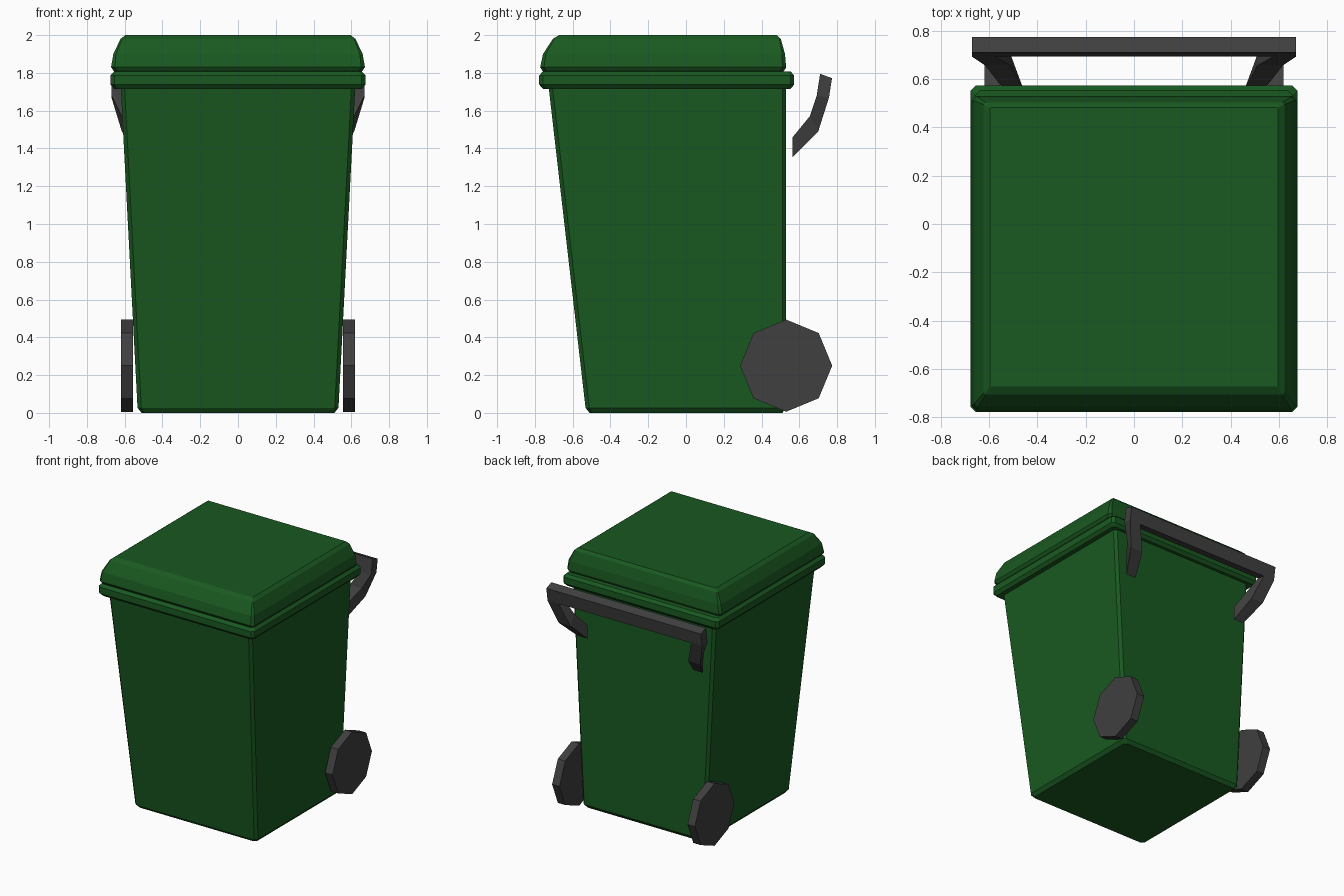
import bpy, bmesh, math
from mathutils import Matrix

if "Cube" in bpy.data.objects:
    bpy.data.objects.remove(bpy.data.objects["Cube"])


def material(name, rgb):
    m = bpy.data.materials.new(name)
    m.diffuse_color = (*rgb, 1)
    m.use_nodes = True
    m.node_tree.nodes["Principled BSDF"].inputs["Base Color"].default_value = m.diffuse_color
    return m


GREEN = material("green plastic", (0.01, 0.1, 0.015))
DARK = material("dark rubber", (0.05, 0.05, 0.05))


def finish(name, bm, mat):
    bmesh.ops.recalc_face_normals(bm, faces=bm.faces)
    me = bpy.data.meshes.new(name)
    bm.to_mesh(me)
    bm.free()
    me.materials.append(mat)
    ob = bpy.data.objects.new(name, me)
    bpy.context.collection.objects.link(ob)
    return ob


def loft(name, rings, mat):
    """Skin a list of point rings and cap both ends."""
    bm = bmesh.new()
    loops = [[bm.verts.new(p) for p in r] for r in rings]
    n = len(loops[0])
    for a, b in zip(loops, loops[1:]):
        for i in range(n):
            j = (i + 1) % n
            bm.faces.new((a[i], a[j], b[j], b[i]))
    bm.faces.new(loops[0])
    bm.faces.new(loops[-1])
    return finish(name, bm, mat)


def rect(x, y0, y1, z, c=0.02):
    """Horizontal rectangle with chamfered corners."""
    return [(-x + c, y0, z), (x - c, y0, z), (x, y0 + c, z), (x, y1 - c, z),
            (x - c, y1, z), (-x + c, y1, z), (-x, y1 - c, z), (-x, y0 + c, z)]


# tapered body
loft("bin_body", [rect(0.51, -0.51, 0.51, 0.0), rect(0.532, -0.532, 0.53, 0.027),
                  rect(0.622, -0.73, 0.53, 1.75)], GREEN)

# rim around the top of the body
loft("rim", [rect(0.655, -0.757, 0.553, 1.715), rect(0.675, -0.777, 0.573, 1.738),
             rect(0.675, -0.777, 0.573, 1.787), rect(0.655, -0.757, 0.553, 1.808)], GREEN)

# domed lid
loft("lid", [rect(0.645, -0.745, 0.505, 1.80), rect(0.66, -0.76, 0.52, 1.812),
             rect(0.672, -0.772, 0.53, 1.83), rect(0.66, -0.757, 0.524, 1.90, 0.015),
             rect(0.622, -0.705, 0.502, 1.98, 0.008),
             rect(0.596, -0.672, 0.482, 2.0, 0.003)], GREEN)

# handle bar across the back
section = [(0.71, 1.795), (0.773, 1.772), (0.757, 1.67), (0.692, 1.68)]
loft("handle_bar", [[(x, y, z) for y, z in section] for x in (-0.67, 0.67)], DARK)

# bent handle arms: (inner x, outer x, upper y/z, lower y/z)
stations = [(0.46, 0.545, (0.565, 1.46), (0.565, 1.355)),
            (0.51, 0.615, (0.655, 1.57), (0.70, 1.49)),
            (0.575, 0.67, (0.692, 1.68), (0.757, 1.67))]
for side, s in (("left", -1), ("right", 1)):
    loft(side + "_handle_arm",
         [[(s * a, *up), (s * b, *up), (s * b, *low), (s * a, *low)]
          for a, b, up, low in stations], DARK)

    # octagonal wheel
    bm = bmesh.new()
    bmesh.ops.create_cone(bm, cap_ends=True, segments=8, radius1=0.244, radius2=0.244,
                          depth=0.064,
                          matrix=Matrix.Translation((s * 0.587, 0.53, 0.25))
                          @ Matrix.Rotation(math.pi / 2, 4, 'Y'))
    finish(side + "_wheel", bm, DARK)
